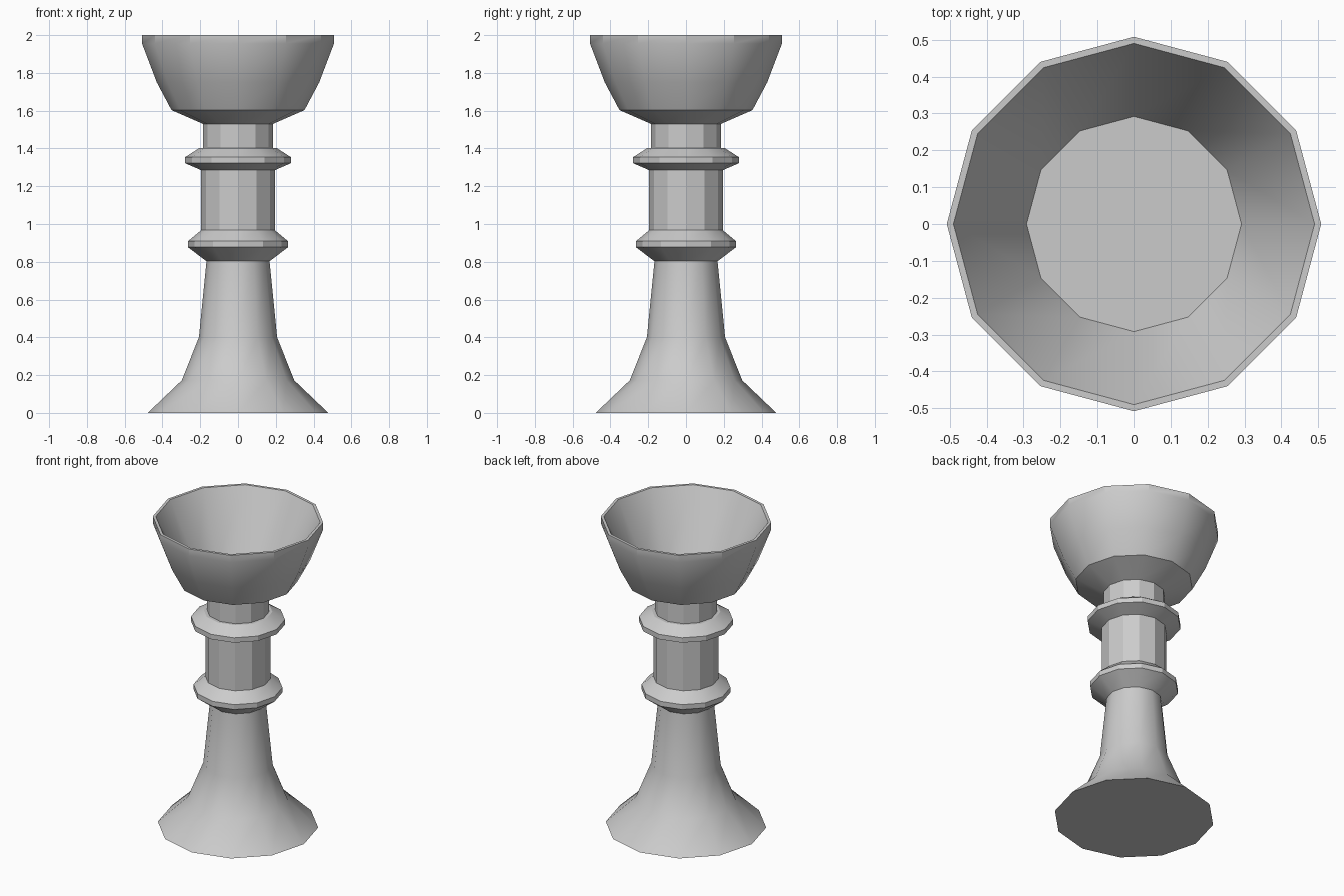
import bpy, bmesh
from math import cos, sin, pi, radians

if "Cube" in bpy.data.objects:
    bpy.data.objects.remove(bpy.data.objects["Cube"])

SIDES = 12


def lathe(name, profile, cap_first=False, cap_last=False):
    """Revolve an (r, z) profile, listed so that the surface faces outward."""
    bm = bmesh.new()
    rings = [[bm.verts.new((r * cos(2 * pi * i / SIDES), r * sin(2 * pi * i / SIDES), z))
              for i in range(SIDES)] for r, z in profile]
    for a, b in zip(rings, rings[1:]):
        for i in range(SIDES):
            j = (i + 1) % SIDES
            bm.faces.new((a[i], a[j], b[j], b[i]))
    if cap_first:
        bm.faces.new(rings[0][::-1])
    if cap_last:
        bm.faces.new(rings[-1])
    mesh = bpy.data.meshes.new(name)
    bm.to_mesh(mesh)
    bm.free()
    obj = bpy.data.objects.new(name, mesh)
    bpy.context.collection.objects.link(obj)
    bpy.ops.object.select_all(action='DESELECT')
    obj.select_set(True)
    bpy.context.view_layer.objects.active = obj
    # Sloped walls blend, straight 30-degree facets stay flat
    bpy.ops.object.shade_smooth_by_angle(angle=radians(29.9))
    return obj


# Flared foot and tapering lower stem
lathe("foot", [(0.478, 0), (0.298, 0.172), (0.207, 0.4), (0.167, 0.803)], cap_first=True)

# Lower collar
lathe("lower_collar", [(0.167, 0.803), (0.265, 0.877), (0.265, 0.909), (0.195, 0.967)])

# Straight grip
lathe("grip", [(0.195, 0.967), (0.195, 1.285)])

# Upper collar, stepping in to the neck
lathe("upper_collar", [(0.195, 1.285), (0.28, 1.322), (0.28, 1.354),
                       (0.205, 1.402), (0.185, 1.402)])

# Neck under the bowl
lathe("neck", [(0.185, 1.402), (0.185, 1.53)])

# Hollow bowl: outside, rim, inner wall and floor
lathe("bowl", [(0.185, 1.53), (0.352, 1.603), (0.43, 1.75), (0.508, 1.955),
               (0.508, 2.0), (0.49, 2.0), (0.292, 1.61)], cap_last=True)
